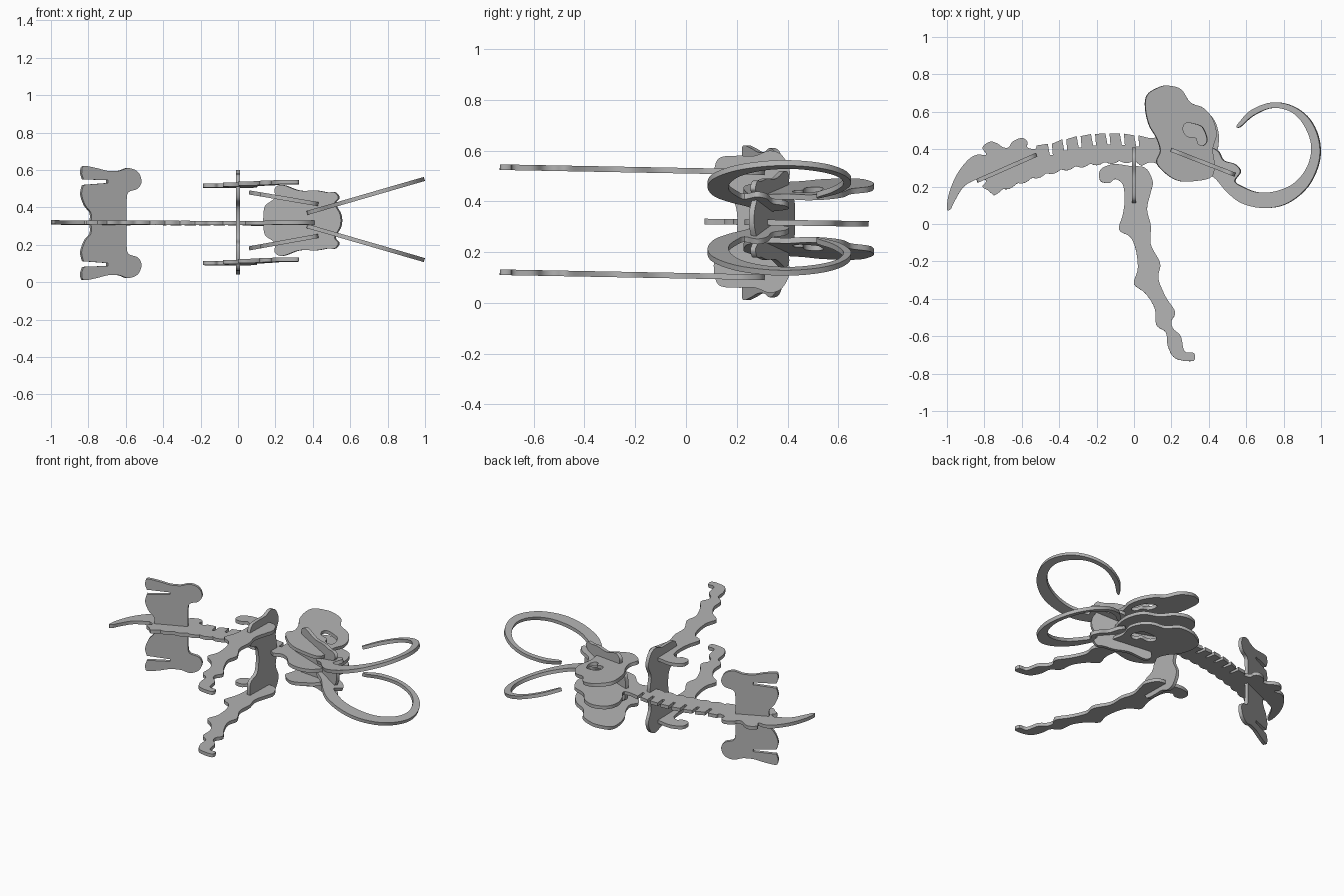
import bpy, bmesh, math
from mathutils import Vector

cube = bpy.data.objects.get("Cube")
if cube:
    bpy.data.objects.remove(cube, do_unlink=True)

THICKNESS = 0.022

# One plain grey sheet material for every plate
grey = bpy.data.materials.new("sheet_grey")
grey.use_nodes = True
grey.diffuse_color = (0.45, 0.45, 0.45, 1)
grey.node_tree.nodes["Principled BSDF"].inputs["Base Color"].default_value = grey.diffuse_color


def rounded(points, closed=True, steps=5):
    """Smooth curve through control points given in hundredths of a unit."""
    pts = [Vector(p) / 100 for p in points]
    count = len(pts)

    def pick(i):
        return pts[i % count] if closed else pts[max(0, min(count - 1, i))]

    result = []
    for i in range(count if closed else count - 1):
        before, start, end, after = (pick(i + k) for k in (-1, 0, 1, 2))
        for s in range(steps):
            t = s / steps
            result.append(start + (end - before) * t / 2
                          + (before - start * 2.5 + end * 2 - after / 2) * t * t
                          + ((start - end) * 1.5 + (after - before) / 2) * t ** 3)
    if not closed:
        result.append(pts[-1])
    return result


def plate(name, outlines, origin, u_axis, v_axis):
    """Cut a flat sheet from outlines (later ones are holes) and set it in a plane."""
    curve = bpy.data.curves.new(name + "_outline", "CURVE")
    curve.dimensions = "2D"
    curve.fill_mode = "BOTH"
    curve.extrude = THICKNESS / 2
    for outline in outlines:
        spline = curve.splines.new("POLY")
        spline.points.add(len(outline) - 1)
        for point, co in zip(spline.points, outline):
            point.co = (co.x, co.y, 0, 1)
        spline.use_cyclic_u = True
    helper = bpy.data.objects.new(name + "_helper", curve)
    bpy.context.collection.objects.link(helper)
    graph = bpy.context.evaluated_depsgraph_get()
    mesh = bpy.data.meshes.new_from_object(helper.evaluated_get(graph))
    bpy.data.objects.remove(helper, do_unlink=True)

    u, v, base = Vector(u_axis), Vector(v_axis), Vector(origin)
    normal = u.cross(v).normalized()
    bm = bmesh.new()
    bm.from_mesh(mesh)
    for vert in bm.verts:
        vert.co = base + u * vert.co.x + v * vert.co.y + normal * vert.co.z
    bmesh.ops.remove_doubles(bm, verts=bm.verts, dist=0.0001)
    bmesh.ops.recalc_face_normals(bm, faces=bm.faces)
    bm.to_mesh(mesh)
    bm.free()

    mesh.materials.clear()
    mesh.materials.append(grey)
    obj = bpy.data.objects.new(name, mesh)
    bpy.context.collection.objects.link(obj)
    bpy.ops.object.select_all(action="DESELECT")
    obj.select_set(True)
    bpy.context.view_layer.objects.active = obj
    bpy.ops.object.shade_smooth_by_angle(angle=math.radians(35))
    return obj


def lying(name, outlines, height, slope_x=0.0, slope_y=0.0):
    return plate(name, outlines, (0, 0, height), (1, 0, slope_x), (0, 1, slope_y))


def mirrored(half, middle):
    """Complete an outline by reflecting it about a middle height."""
    return half + [(a, 2 * middle - b) for a, b in reversed(half)]


# Spine: curved tail, bumpy rump, slotted back, middle skull, scalloped belly
def back_height(x):
    return 0.485 - 0.55 * (x + 0.13) ** 2


tail_and_rump = rounded([(-84, 24), (-91, 20), (-96, 12), (-98, 8), (-100, 8), (-99, 16),
                         (-95, 26), (-89, 34), (-84, 37), (-79, 37), (-81, 41), (-77, 44),
                         (-73, 43), (-70, 41), (-67, 41), (-65, 44), (-60, 46), (-57, 44),
                         (-57, 41), (-53, 40), (-52, 42)], closed=False)
back = []
for i in range(7):
    x = -0.45 + i * 0.077
    for side in (-1, 1):
        top = Vector((x + side * 0.011, back_height(x)))
        low = Vector((x + 0.008 + side * 0.008, back_height(x) - 0.06))
        back += [top, low] if side < 0 else [low, top]
skull_middle = rounded([(8, 46), (13, 47), (9, 54), (7, 62), (10, 69), (18, 72), (26, 69),
                        (32, 62), (41, 58), (45, 50), (45, 41), (42, 32), (36, 25), (28, 23),
                        (20, 25), (14, 31), (9, 33), (4, 31)], closed=False)
belly = []
for i in range(76):
    x = -i * 0.01
    ripple = 0.014 * abs(math.sin(math.pi * x / 0.078))
    belly.append(Vector((x, 0.34 - 0.31 * x * x - ripple)))
rump_end = rounded([(-78, 18), (-81, 20), (-79, 23), (-82, 25)], closed=False)
lying("spine", [tail_and_rump + back + skull_middle + belly + rump_end], 0.322, 0, -0.015)

# Outer skull plates, each with an eye opening
skull = rounded([(6, 62), (7, 69), (13, 73), (18, 74), (25, 72), (30, 65), (37, 62), (42, 56),
                 (44, 48), (42, 40), (43, 31), (41, 25), (33, 23), (24, 23), (17, 27), (12, 33),
                 (14, 39), (12, 46), (8, 53)])
eye = rounded([(26, 51), (28, 54), (34, 53), (37, 51), (39, 45), (37, 42), (34, 43), (33, 46),
               (28, 47)])
lying("skull_left", [skull, eye], 0.49, -0.17)
lying("skull_right", [skull, eye], 0.17, 0.18)

# Curled tusks, splayed away from the middle
tusk = rounded([(37, 30), (44, 24), (50, 17), (58, 11), (70, 8.5), (82, 11), (93, 20), (99, 33),
                (99, 45), (94, 56), (85, 63), (74, 65), (63, 61), (57, 55), (55, 52), (57, 52),
                (64, 58), (74, 62), (84, 60), (91, 53), (95, 42), (93, 31), (86, 22), (76, 17.5),
                (66, 17), (58, 20), (54, 23), (57, 28), (54, 32), (48, 34), (45, 39), (40, 40)])
lying("tusk_left", [tusk], 0.263, 0.29)
lying("tusk_right", [tusk], 0.407, -0.29)

# Front legs with knobbly edges
leg = rounded([(-18, 29), (-18, 23), (-13, 22), (-10, 24), (-6, 21), (-5, 13), (-6, 5), (-8, -3),
               (-2, -7), (1, -14), (2, -24), (0, -32), (6, -37), (11, -45), (12, -54), (17, -58),
               (18, -65), (21, -71), (26, -73), (32, -73), (32, -69), (27, -68), (25, -60),
               (21, -56), (20, -52), (22, -47), (17, -39), (13, -29), (14, -21), (9, -11),
               (9, -1), (7, 8), (9, 17), (10, 23), (6, 30), (-2, 31), (-11, 32)])
lying("front_leg_left", [leg], 0.521, 0, -0.019)
lying("front_leg_right", [leg], 0.107, 0, -0.019)

# Shoulder plate standing across the spine
shoulder = mirrored([(20, 36), (18, 41), (12, 44), (11, 51), (13, 57), (20, 58), (27, 58),
                     (33, 60), (38, 58), (41, 51), (38, 43), (39, 36)], 32)
plate("shoulder_plate", [rounded(shoulder)], (0, 0, 0), (0, 1, 0), (0, 0, 1))

# Hip plate, leaning along the rump, with a leg slot near each end
tilt = 0.44
hip_half = rounded([(-79, 32), (-79, 37), (-82, 41), (-84, 47), (-83, 52)], closed=False)
hip_half += [Vector(p) / 100 for p in ((-70, 53), (-70, 54.5), (-83, 55))]
hip_half += rounded([(-84, 58), (-83, 62), (-76, 61), (-70, 59.5), (-64, 59.5), (-59, 61),
                     (-54, 59), (-52, 54), (-54, 50), (-59, 48), (-60, 43), (-60, 32)],
                    closed=False)
hip = hip_half + [Vector((p.x, 0.632 - p.y)) for p in reversed(hip_half)]
plate("hip_plate", [hip], (0, 0.23 + 0.84 * tilt, 0), (1, tilt, 0), (0, 0, 1))

# Face plate, leaning down through the three skull plates
slant = -0.39
face = mirrored([(14, 36), (15, 41), (20, 45), (20, 50), (24, 52), (33, 49), (42, 49), (48, 48),
                 (52, 48), (54, 45), (52, 42), (55, 36)], 33)
plate("face_plate", [rounded(face)], (0, 0.40 - 0.19 * slant, 0), (1, slant, 0), (0, 0, 1))
